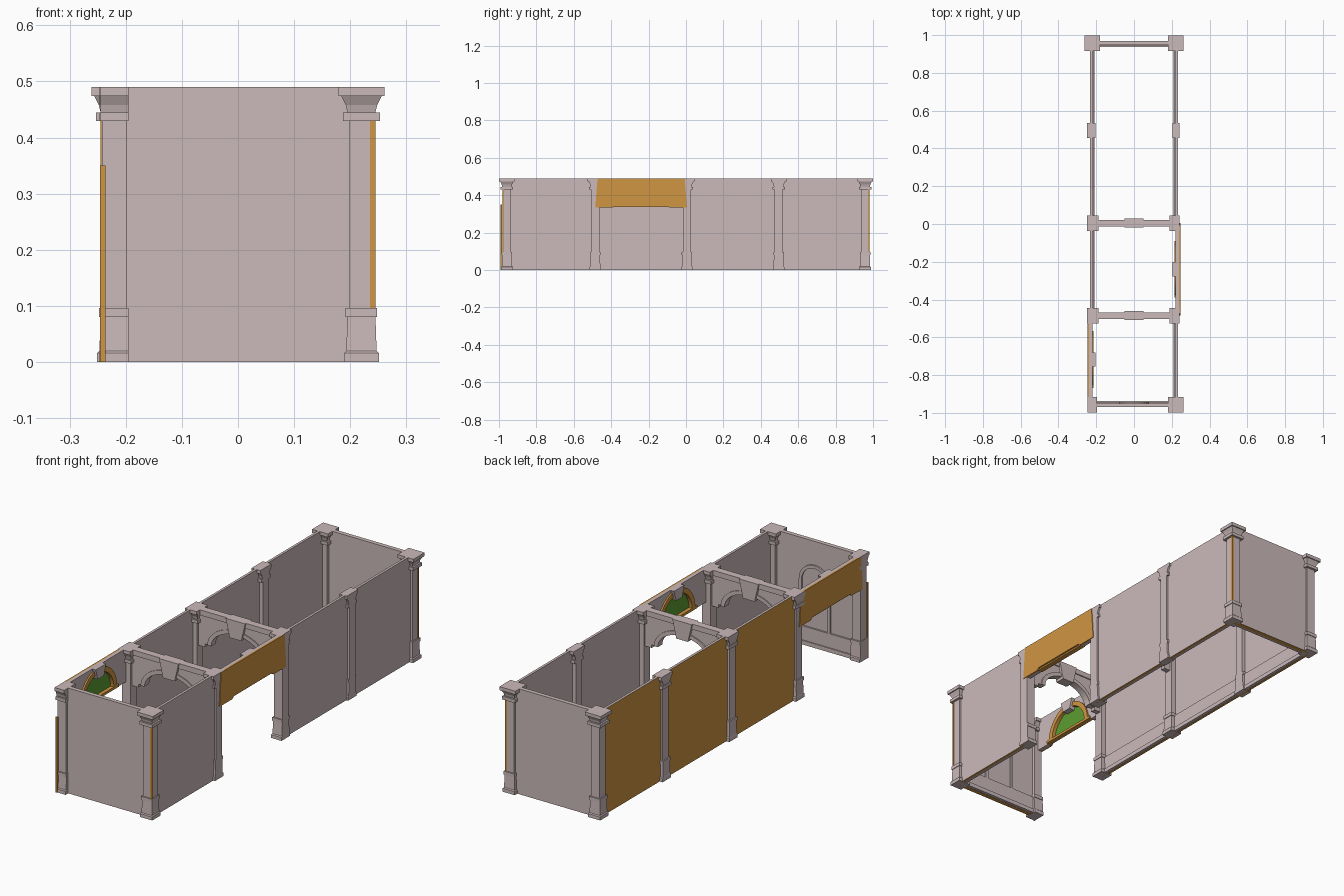
import bpy, bmesh
from math import pi, sin, cos

cube = bpy.data.objects.get("Cube")
if cube:
    bpy.data.objects.remove(cube)


def material(name, rgb):
    m = bpy.data.materials.new(name)
    m.use_nodes = True
    m.diffuse_color = (*rgb, 1)
    m.node_tree.nodes["Principled BSDF"].inputs["Base Color"].default_value = (*rgb, 1)
    return m


STONE = material("pale stone", (0.60, 0.49, 0.49))
OCHRE = material("ochre", (0.63, 0.30, 0.055))
GREEN = material("green glass", (0.11, 0.34, 0.03))
TOP = 0.49


def finish(name, bm, *mats):
    bmesh.ops.recalc_face_normals(bm, faces=bm.faces)
    me = bpy.data.meshes.new(name)
    bm.to_mesh(me)
    bm.free()
    for m in mats:
        me.materials.append(m)
    ob = bpy.data.objects.new(name, me)
    bpy.context.collection.objects.link(ob)
    return ob


def loft(name, rings, *mats):
    bm = bmesh.new()
    loops = [[bm.verts.new(p) for p in ring] for ring in rings]
    for a, b in zip(loops, loops[1:]):
        for i in range(len(a)):
            j = (i + 1) % len(a)
            bm.faces.new((a[i], a[j], b[j], b[i]))
    bm.faces.new(loops[0])
    bm.faces.new(loops[-1])
    return finish(name, bm, *mats)


def rect(x0, x1, y0, y1, z):
    return [(x0, y0, z), (x1, y0, z), (x1, y1, z), (x0, y1, z)]


def box(name, x, y, z, *mats):
    return loft(name, [rect(*x, *y, h) for h in z], *mats)


def plate(name, outline, axis, span, mat):
    """Extrude a (horizontal, z) outline along the x or y axis."""
    if axis == "x":
        rings = [[(d, u, z) for u, z in outline] for d in span]
    else:
        rings = [[(u, d, z) for u, z in outline] for d in span]
    return loft(name, rings, mat)


def arc(cx, cz, rx, rz, n=20):
    return [(cx - rx * cos(pi * i / n), cz + rz * sin(pi * i / n)) for i in range(n + 1)]


def band(cx, cz, r0, r1):
    return arc(cx, cz, r1, r1) + arc(cx, cz, r0, r0)[::-1]


def keystone(cx, z0, z1, w):
    return [(cx - w * .6, z0), (cx + w * .6, z0), (cx + w, z1), (cx - w, z1)]


# Columns: one stepped profile of height and half-width, trimmed sideways
PROFILE = [(0, .031), (.016, .031), (.02, .027), (.08, .025), (.08, .028),
           (.096, .028), (.096, .022), (.43, .022), (.43, .033), (.445, .033),
           (.445, .025), (.458, .028), (.468, .033), (.474, .036), (.474, .041), (TOP, .041)]


def column(name, cx, cy, lo, hi):
    loft(name, [rect(max(lo, cx - h), min(hi, cx + h), cy - h, cy + h, z)
                for z, h in PROFILE], STONE)


END = 0.958
column("front_left_column", .22, -END, 0, 1)
column("front_right_column", -.22, -END, -.245, -.195)
column("back_left_column", .22, END, 0, 1)
column("back_right_column", -.22, END, -1, 0)
for label, y, inner in (("rear", .495, .203), ("middle", .005, .188), ("forward", -.485, .188)):
    column(label + "_left_pilaster", .22, y, inner, .242)
    column(label + "_right_pilaster", -.22, y, -.248, -inner)

# Side walls with skirting on the inner face
BAYS = [(-.95, -.485), (-.485, .005), (.005, .495), (.495, .95)]


def side_wall(s, i, y):
    x = sorted((s * .221, s * .233))
    wall = box(f"side_wall_{'left' if s > 0 else 'right'}_{i}", x, y, (0, TOP), STONE, OCHRE)
    for f in wall.data.polygons:
        if f.normal.z < -.9 or f.normal.x < -.9 and s < 0:
            f.material_index = 1
    for label, depth, h in (("skirting", .213, .085), ("skirting_foot", .208, .02)):
        box(f"{label}_{s}_{i}", sorted((s * depth, s * .221)), y, (0.001, h), STONE)


# Doorway heads with a fanlight towards the inside
def doorway(s, y):
    c, half = sum(y) / 2, (y[1] - y[0]) / 2
    side = "left" if s > 0 else "right"

    def span(a, b):
        return sorted((s * a, s * b))
    hole = arc(c, .345, .135, .12)
    plate(f"{side}_door_head",
          [(y[0], TOP), (y[0], .335), (c - .15, .335), (c - .15, .345)] + hole +
          [(c + .15, .345), (c + .15, .335), (y[1], .335), (y[1], TOP)],
          "x", span(.221, .237), STONE)
    plate(f"{side}_door_back",
          [(y[0] + .012, TOP), (y[0], .335), (c - .15, .335), (c - .14, .345),
           (c + .14, .345), (c + .15, .335), (y[1], .335), (y[1] - .012, TOP)],
          "x", span(.237, .245), OCHRE)
    plate(f"{side}_fanlight", arc(c, .347, .125, .115), "x", span(.231, .237), GREEN)
    plate(f"{side}_fanlight_arch", band(c, .345, .112, .135), "x", span(.214, .237), OCHRE)
    box(f"{side}_fanlight_sill", span(.214, .237), (c - .15, c + .15), (.338, .35), OCHRE)
    plate(f"{side}_door_keystone", keystone(c, .44, TOP, .038), "x", span(.203, .237), STONE)


for s, door in ((1, 1), (-1, 0)):
    for i, y in enumerate(BAYS):
        if i == door:
            doorway(s, y)
        else:
            side_wall(s, i, y)

# End walls, with ochre undersides
for label, s in (("front", -1), ("back", 1)):
    wall = box(label + "_wall", (-.215, .215), sorted((s * .95, s * .97)), (0, TOP), STONE, OCHRE)
    for f in wall.data.polygons:
        if f.normal.z < -.9:
            f.material_index = 1
    box(label + "_skirting", (-.215, .215), sorted((s * .942, s * .95)), (.001, .085), STONE)
    box(label + "_skirting_foot", (-.215, .215), sorted((s * .937, s * .95)), (.001, .02), STONE)
    # Narrow ochre edge on the outer corner shaft
    box(label + "_corner_strip", (.235, .245), sorted((s * .974, s * .982)), (.096, .43), OCHRE)
box("front_jamb_strip", (-.246, -.236), (-.992, -.984), (0, .35), OCHRE)

# Arched trim on the inside of the front wall
outer = [(-.08, .085)] + arc(0, .30, .08, .08) + [(.08, .085)]
inner = [(-.066, .085)] + arc(0, .30, .066, .066) + [(.066, .085)]
plate("front_niche_trim", outer + inner[::-1], "y", (-.95, -.943), STONE)

# Cross arches between the bays
for label, y in (("middle", .005), ("forward", -.485)):
    plate(label + "_arch",
          [(-.205, TOP), (-.205, .32), (-.165, .32), (-.165, .335), (-.14, .335)] +
          arc(0, .335, .13, .085) +
          [(.14, .335), (.165, .335), (.165, .32), (.205, .32), (.205, TOP)],
          "y", (y - .012, y + .012), STONE)
    plate(label + "_arch_moulding", arc(0, .335, .15, .103) + arc(0, .335, .13, .085)[::-1],
          "y", (y - .017, y + .017), STONE)
    box(label + "_arch_cornice", (-.2, .2), (y - .017, y + .017), (.465, TOP), STONE)
    plate(label + "_arch_keystone", keystone(0, .405, TOP, .05),
          "y", (y - .024, y + .024), STONE)
